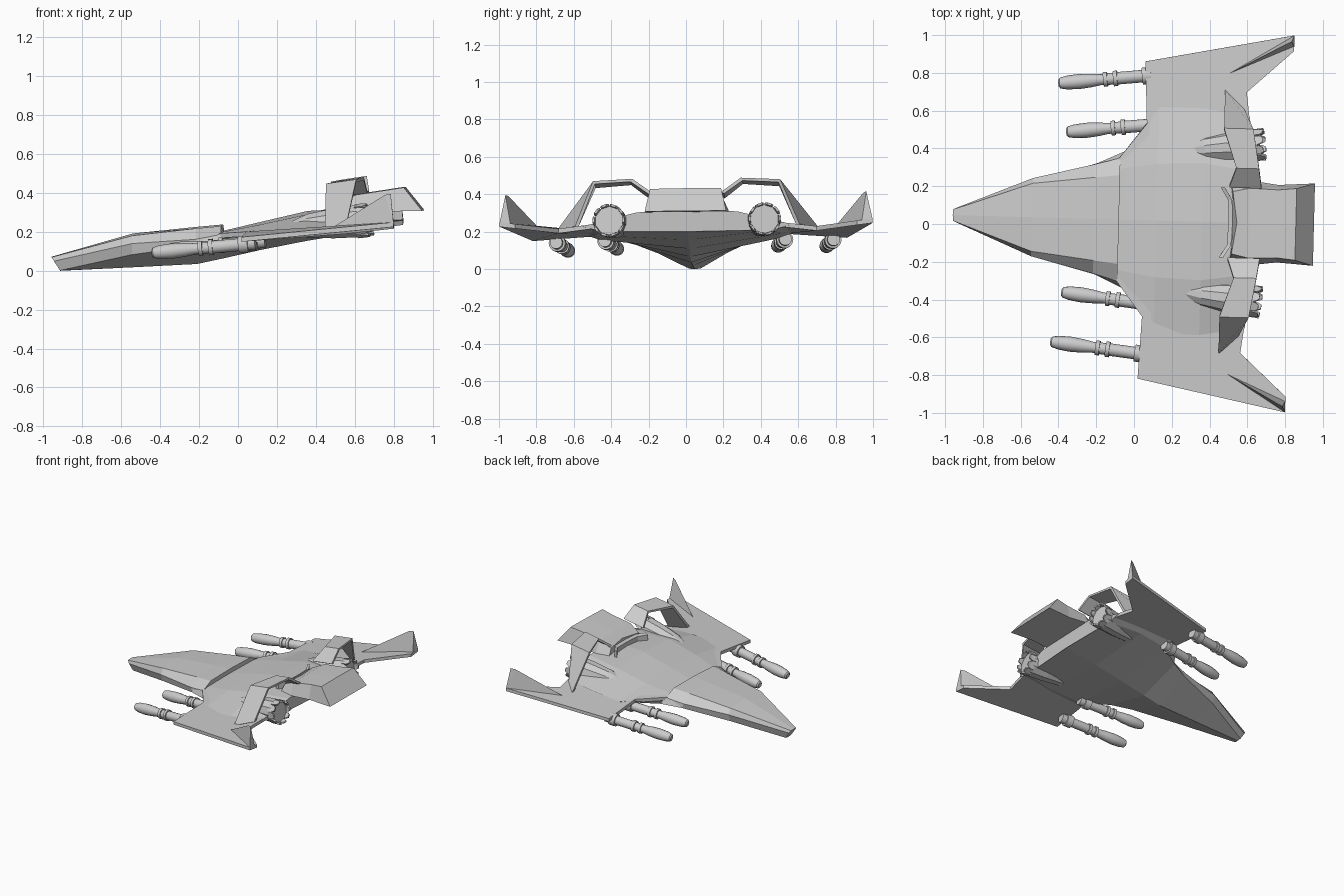
import bpy, bmesh, math
from mathutils import Matrix, Vector

if "Cube" in bpy.data.objects:
    bpy.data.objects.remove(bpy.data.objects["Cube"])

# the whole craft sits with a slight yaw and roll
TILT = (Matrix.Translation((0, 0.024, 0)) @ Matrix.Rotation(math.radians(-1.45), 4, 'Z')
        @ Matrix.Rotation(math.radians(0.6), 4, 'X'))


def finish(name, bm, mirror=False, tilt=True, smooth=False):
    bmesh.ops.recalc_face_normals(bm, faces=bm.faces)
    me = bpy.data.meshes.new(name)
    bm.to_mesh(me)
    bm.free()
    ob = bpy.data.objects.new(name, me)
    bpy.context.collection.objects.link(ob)
    if tilt:
        ob.matrix_world = TILT
    if mirror:
        m = ob.modifiers.new("mirror", 'MIRROR')
        m.use_axis = (False, True, False)
        m.use_mirror_merge = False
    if smooth:
        bpy.ops.object.select_all(action='DESELECT')
        ob.select_set(True)
        bpy.context.view_layer.objects.active = ob
        bpy.ops.object.shade_smooth_by_angle(angle=math.radians(35))
    return ob


def skin(bm, rings):
    vs = [[bm.verts.new(p) for p in r] for r in rings]
    n = len(vs[0])
    for a, b in zip(vs, vs[1:]):
        for i in range(n):
            j = (i + 1) % n
            bm.faces.new((a[i], a[j], b[j], b[i]))
    bm.faces.new(vs[0])
    bm.faces.new(vs[-1])


def loft(name, rings, **kw):
    bm = bmesh.new()
    skin(bm, rings)
    return finish(name, bm, **kw)


def whole(half):
    # complete a half section across the centre plane
    return half + [(u, -v, z) for u, v, z in reversed(half) if v > 1e-6]


def lathe(name, start, end, profile, sides, **kw):
    start, end = Vector(start), Vector(end)
    d = end - start
    q = d.to_track_quat('Z', 'Y')
    rings = []
    for t, r in profile:
        rings.append([start + d * t + q @ Vector((r * math.cos(k * math.tau / sides),
                      r * math.sin(k * math.tau / sides), 0)) for k in range(sides)])
    return loft(name, rings, **kw)


# raised nose cap, ending in a step
loft("nose", [whole(s) for s in (
    [(-.915, 0, 0), (-.915, .03, .002), (-.945, .037, .05), (-.958, .03, .07), (-.96, 0, .072)],
    [(-.54, 0, .018), (-.54, .185, .085), (-.54, .207, .142), (-.54, .18, .182), (-.54, 0, .192)],
    [(-.21, 0, .035), (-.20, .295, .132), (-.21, .29, .165), (-.21, .22, .22), (-.21, 0, .226)],
    [(-.08, 0, .075), (-.08, .33, .155), (-.08, .325, .19), (-.08, .235, .232), (-.08, 0, .238)])])

# main hull: V-shaped belly, deck blending out into the wings
loft("hull", [whole(s) for s in (
    [(-.21, 0, .035), (-.20, .295, .132), (-.20, .29, .16), (-.20, .20, .17), (-.21, 0, .17)],
    [(-.07, 0, .065), (-.06, .36, .15), (-.07, .33, .195), (-.07, .27, .203), (-.07, 0, .207)],
    [(.12, 0, .108), (.12, .48, .16), (.12, .60, .203), (.12, .30, .24), (.12, 0, .252)],
    [(.36, 0, .155), (.36, .50, .185), (.36, .60, .222), (.36, .31, .292), (.36, 0, .308)],
    [(.63, 0, .20), (.61, .46, .205), (.60, .56, .233), (.63, .27, .305), (.63, 0, .32)])])

# swept wings
wing = [(-.09, .32, .195), (.055, .51, .207), (.04, .84, .182), (.825, .998, .26),
        (.825, .915, .25), (.58, .69, .222), (.61, .46, .25), (.61, .30, .27), (.1, .25, .22)]
loft("wing", [wing, [(u, v, z - .024) for u, v, z in wing]], mirror=True)

# wingtip fins
bm = bmesh.new()
for p in ((.48, .785, .215), (.825, .998, .255), (.825, .94, .25), (.81, .965, .405), (.78, .95, .40)):
    bm.verts.new(p)
bmesh.ops.convex_hull(bm, input=bm.verts)
finish("wingtip_fin", bm, mirror=True)


# arched struts from wing to tail: front and rear edge, then outward offset
def strut_section(front, rear, nv, nz):
    off = Vector((0, nv, nz)).normalized() * .018
    front, rear = Vector(front), Vector(rear)
    return [front, rear, rear - off, front - off]


loft("tail_arch", [strut_section(*s) for s in (
    ((.465, .70, .215), (.57, .60, .235), 1, .6),
    ((.465, .50, .453), (.62, .50, .475), .6, 1),
    ((.535, .29, .467), (.655, .29, .485), -.6, 1),
    ((.50, .185, .385), (.67, .185, .41), -1, .6))], mirror=True)

# tail block with a sloping rear face
loft("tail_block", [whole(s) for s in (
    [(.535, 0, .305), (.51, .20, .30), (.52, .165, .35), (.545, 0, .36)],
    [(.61, 0, .305), (.61, .225, .305), (.61, .185, .392), (.61, 0, .394)],
    [(.76, 0, .307), (.76, .205, .307), (.76, .18, .415), (.76, 0, .417)],
    [(.953, 0, .31), (.953, .218, .31), (.857, .19, .43), (.857, 0, .432)])])

# rim in front of the tail block
loft("intake_rim", [[(u, v, .29), (u, v, .345), (u + .022, v, .355), (u + .022, v, .29)]
     for u, v in ((.455, -.185), (.495, -.12), (.50, 0), (.495, .12), (.455, .185))])

# engines
a, b = Vector((.28, .375, .225)), Vector((.65, .415, .262))
lathe("engine", a, b, [(0, .03), (.25, .065), (.6, .08), (.93, .087), (1, .084)], 10, mirror=True)
axis = (b - a).normalized()
q = axis.to_track_quat('Z', 'Y')
bm = bmesh.new()
for k in range(10):
    rings = []
    for dist, w in ((-.03, .27), (.01, .27), (.03, .14)):
        rings.append([b + axis * dist + q @ Vector((r * math.cos(c), r * math.sin(c), 0))
                      for r, c in [(r, k * math.tau / 10 + s * w) for r, s in
                                   ((.088, -1), (.088, 1), (.076, 1), (.076, -1))]])
    skin(bm, rings)
finish("engine_petals", bm, mirror=True)

# four slung pods, rear end under the wing
pod = [(0, .018), (.015, .028), (.08, .036), (.2, .04), (.32, .036), (.42, .029), (.45, .029),
       (.45, .039), (.49, .039), (.49, .031), (.55, .031), (.55, .041), (.59, .041), (.59, .033),
       (.84, .033), (.84, .045), (.93, .045), (.93, .034), (1, .034)]
for name, tip, base in (
        ("pod_left_outer", (-.40, .745, .118), (.13, .79, .158)),
        ("pod_left_inner", (-.358, .487, .12), (.17, .532, .16)),
        ("pod_right_outer", (-.442, -.622, .092), (.09, -.695, .142)),
        ("pod_right_inner", (-.384, -.36, .103), (.14, -.435, .152))):
    lathe(name, tip, base, pod, 14, tilt=False, smooth=True)
